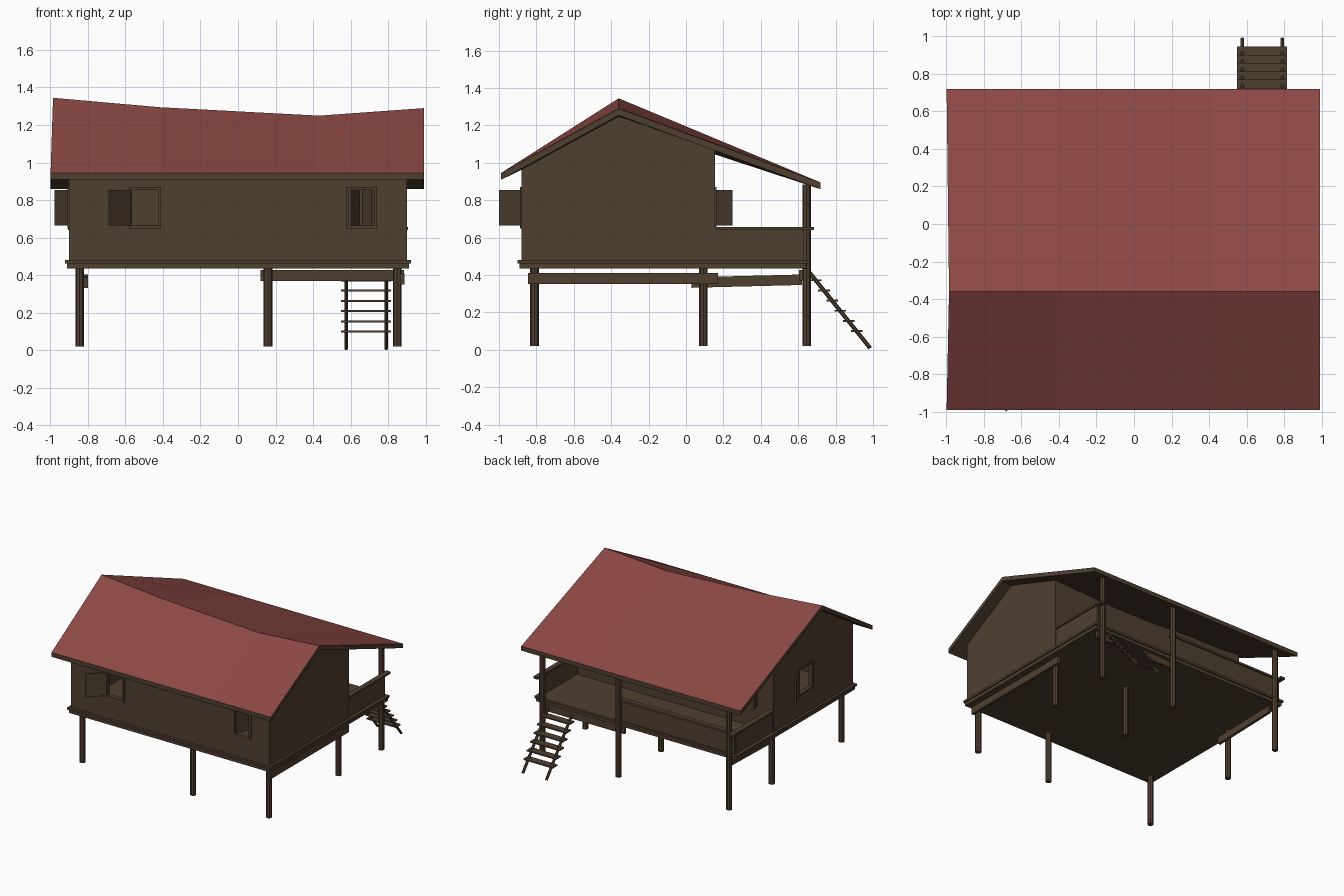
import bpy, bmesh, math
from mathutils import Vector

if "Cube" in bpy.data.objects:
    bpy.data.objects.remove(bpy.data.objects["Cube"])


def material(name, col):
    m = bpy.data.materials.new(name)
    m.diffuse_color = (*col, 1)
    m.use_nodes = True
    m.node_tree.nodes["Principled BSDF"].inputs["Base Color"].default_value = m.diffuse_color
    return m


WOOD = material("brown wood", (0.078, 0.050, 0.030))
RED = material("red roofing", (0.265, 0.067, 0.058))


def finish(name, bm, mats=(WOOD,)):
    bmesh.ops.recalc_face_normals(bm, faces=bm.faces)
    me = bpy.data.meshes.new(name)
    bm.to_mesh(me)
    bm.free()
    for m in mats:
        me.materials.append(m)
    ob = bpy.data.objects.new(name, me)
    bpy.context.collection.objects.link(ob)
    return ob


def prism(name, pts, offset):
    """Extrude a flat outline by an offset vector."""
    bm = bmesh.new()
    f = bm.faces.new([bm.verts.new(p) for p in pts])
    r = bmesh.ops.extrude_face_region(bm, geom=[f], use_keep_orig=True)
    vs = [g for g in r["geom"] if isinstance(g, bmesh.types.BMVert)]
    bmesh.ops.translate(bm, vec=offset, verts=vs)
    return finish(name, bm)


def box(name, x0, x1, y0, y1, z0, z1):
    return prism(name, [(x0, y0, z0), (x1, y0, z0), (x1, y1, z0), (x0, y1, z0)], (0, 0, z1 - z0))


def rod(name, a, b, r, sides=8):
    a, b = Vector(a), Vector(b)
    bm = bmesh.new()
    bmesh.ops.create_cone(bm, cap_ends=True, segments=sides, radius1=r, radius2=r, depth=(b - a).length)
    ob = finish(name, bm)
    ob.rotation_mode = 'QUATERNION'
    ob.rotation_quaternion = (b - a).to_track_quat('Z', 'Y')
    ob.location = (a + b) / 2
    return ob


def panel(name, a, b, z0, z1, t=0.012):
    """Thin upright board between two plan points."""
    a, b = Vector((*a, z0)), Vector((*b, z0))
    n = (b - a).cross(Vector((0, 0, 1))).normalized() * t / 2
    return prism(name, [a + n, b + n, b - n, a - n], (0, 0, z1 - z0))


def cut(wall, *size):
    c = box("window_cutter", *size)
    c.hide_render = True
    c.hide_viewport = False
    m = wall.modifiers.new("opening", 'BOOLEAN')
    m.object, m.operation, m.solver = c, 'DIFFERENCE', 'EXACT'
    bpy.context.view_layer.objects.active = wall
    bpy.ops.object.modifier_apply(modifier=m.name)
    bpy.data.objects.remove(c)


# Roof with a sagging ridge: red on top, brown edges and underside
RIDGE = [(-0.985, 1.345), (-0.42, 1.295), (0.43, 1.25), (0.99, 1.29)]
YF, YR, YB = -0.99, -0.36, 0.72
TH = 0.036
bm = bmesh.new()
rows = []
for i, (x, z) in enumerate(RIDGE):
    xe = -0.998 if i == 0 else x
    top = [(xe, YF, 0.945), (x, YR, z), (xe, YB, 0.895)]
    ring = top + [(p[0], p[1], p[2] - TH) for p in reversed(top)]
    rows.append([bm.verts.new(p) for p in ring])
for a, b in zip(rows, rows[1:]):
    for k in range(6):
        j = (k + 1) % 6
        bm.faces.new([a[k], a[j], b[j], b[k]])
for r in (rows[0], rows[-1]):
    bm.faces.new([r[0], r[1], r[4], r[5]])
    bm.faces.new([r[1], r[2], r[3], r[4]])
bmesh.ops.recalc_face_normals(bm, faces=bm.faces)
for f in bm.faces:
    f.material_index = 1 if f.normal.z > 0.3 else 0
finish("roof", bm, (WOOD, RED))


def under(x, y):
    """Height of the roof underside."""
    zr = RIDGE[0][1]
    for (xa, za), (xb, zb) in zip(RIDGE, RIDGE[1:]):
        if x >= xa:
            zr = za + (zb - za) * min(1, (x - xa) / (xb - xa))
    ye, ze = (YF, 0.945) if y < YR else (YB, 0.895)
    return zr + (ze - zr) * (y - YR) / (ye - YR) - TH + 0.004


# Floor deck
box("floor_deck", -0.91, 0.91, -0.89, 0.64, 0.435, 0.475)
box("floor_edge", -0.92, 0.92, -0.9, 0.65, 0.462, 0.48)

# House walls reaching up to the roof
T = 0.02
F, B, S, Z0 = -0.88, 0.155, 0.9, 0.475
walls = {}
for name, x, d in (("left_wall", -S, T), ("right_wall", S, -T)):
    pts = [(x, F, Z0), (x, B, Z0)] + [(x, y, under(x, y)) for y in (B, YR, F)]
    walls[name] = prism(name, pts, (d, 0, 0))
for name, y, d in (("front_wall", F, T), ("back_wall", B, -T)):
    pts = [(-S + T, y, Z0), (S - T, y, Z0)]
    pts += [(x, y, under(x, y)) for x in (S - T, 0.43, -0.42, -S + T)]
    walls[name] = prism(name, pts, (0, d, 0))

# Window openings
W0, W1 = 0.665, 0.855
cut(walls["front_wall"], -0.565, -0.425, F - 0.1, F + 0.1, W0, W1)
cut(walls["front_wall"], 0.59, 0.725, F - 0.1, F + 0.1, W0, W1)
cut(walls["left_wall"], -S - 0.1, -S + 0.1, -0.34, -0.18, W0, W1)
cut(walls["back_wall"], -0.74, -0.6, B - 0.1, B + 0.1, W0, W1)


# Window frames: along x on front and back walls, along y on the left wall
def frame(name, a0, a1, c, along_x=True):
    w = 0.015
    for part, p0, p1, z0, z1 in (("sill", a0 - w, a1 + w, W0 - w, W0), ("head", a0 - w, a1 + w, W1, W1 + w),
                                 ("jamb_a", a0 - w, a0, W0, W1), ("jamb_b", a1, a1 + w, W0, W1)):
        n = name + "_" + part
        if along_x:
            box(n, p0, p1, c - 0.018, c + 0.018, z0, z1)
        else:
            box(n, c - 0.018, c + 0.018, p0, p1, z0, z1)


frame("front_left_window", -0.565, -0.425, F + 0.01)
frame("front_right_window", 0.59, 0.725, F + 0.01)
frame("side_window", -0.34, -0.18, -S + 0.01, False)
frame("back_window", -0.74, -0.6, B - 0.01)

# Open shutters
panel("front_left_shutter", (-0.57, F), (-0.685, -0.995), W0, W1)
panel("front_right_shutter_a", (0.595, F), (0.645, F + 0.12), W0, W1)
panel("front_right_shutter_b", (0.72, F), (0.665, F + 0.12), W0, W1)
panel("side_shutter", (-S, -0.175), (-0.972, -0.03), W0, W1)
panel("back_shutter", (-0.745, B), (-0.79, 0.245), W0, W1)

# Stilts: the back row carries the veranda roof
for row, y, top in (("front", -0.81, 0.45), ("middle", 0.093, 0.45), ("back", 0.645, 0.885)):
    for col, x in (("left", -0.843), ("middle", 0.16), ("right", 0.848)):
        rod(f"{row}_{col}_stilt", (x, y, 0.02), (x, y, top), 0.023)

# Beams under the floor
panel("right_beam", (0.875, -0.845), (0.875, 0.17), 0.352, 0.41, 0.022)
prism("left_beam", [(-0.82, 0.03, 0.332), (-0.82, 0.62, 0.347), (-0.82, 0.62, 0.403), (-0.82, 0.03, 0.388)],
      (0.022, 0, 0))
panel("back_beam", (0.12, 0.615), (0.885, 0.615), 0.37, 0.428, 0.022)

# Veranda half walls and rails, open by the ladder
for side, s in (("left", -1), ("right", 1)):
    panel(f"{side}_half_wall", (s * 0.885, B), (s * 0.885, 0.63), 0.475, 0.64, 0.016)
    box(f"{side}_rail", s * 0.885 - 0.02, s * 0.885 + 0.02, B, 0.685, 0.64, 0.657)
panel("back_half_wall", (-0.885, 0.63), (0.16, 0.63), 0.475, 0.64, 0.016)
box("back_rail", -0.9, 0.18, 0.61, 0.65, 0.64, 0.657)

# Ladder
for side, x in (("left", 0.577), ("right", 0.79)):
    rod(f"ladder_{side}_rail", (x, 0.655, 0.42), (x, 0.985, 0.009), 0.011, 6)
for i in range(6):
    z = 0.10 + i * 0.0545
    y = 0.985 - (z - 0.009) * 0.803
    box(f"ladder_step_{i + 1}", 0.548, 0.815, y - 0.03, y + 0.032, z - 0.005, z + 0.005)
